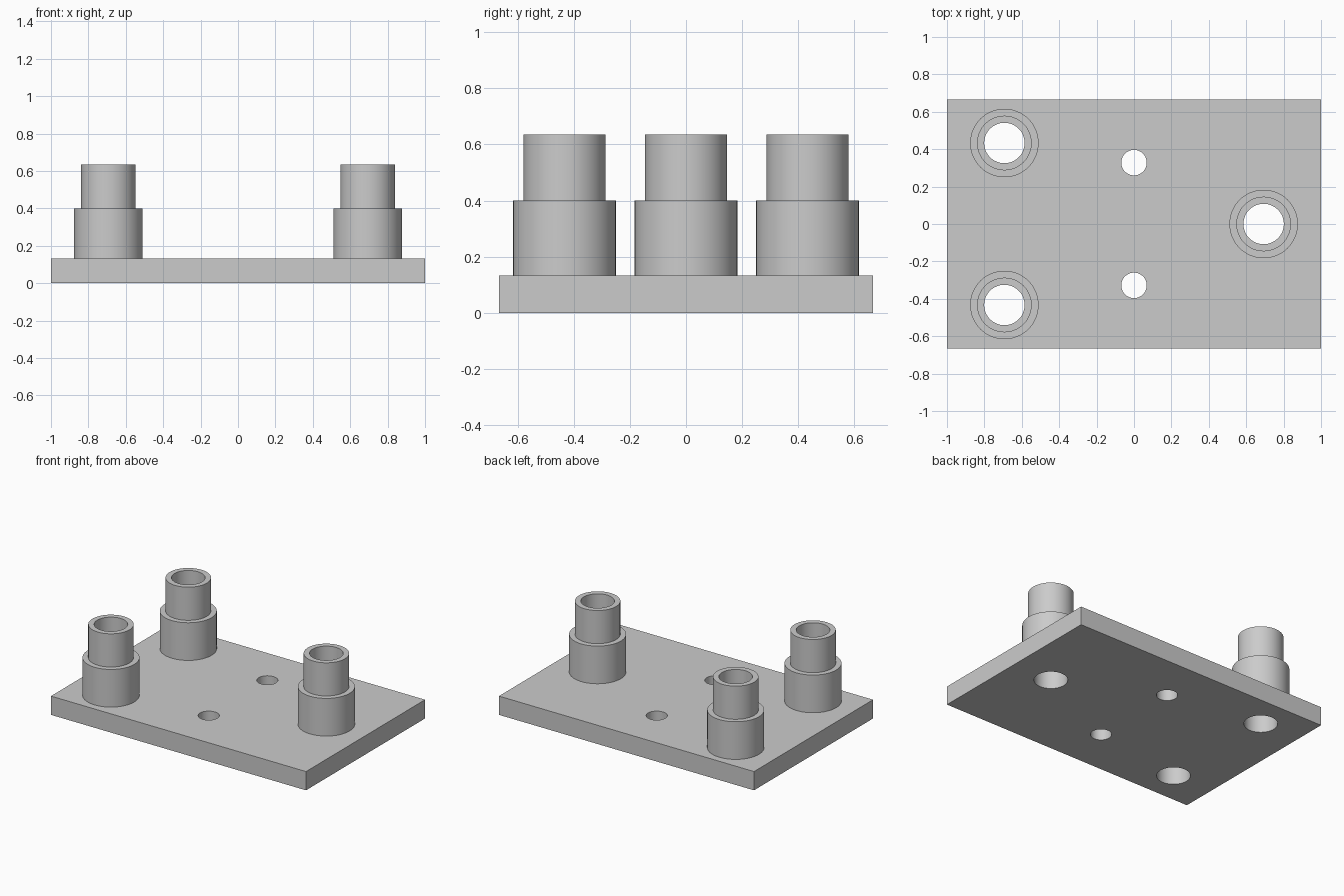
import bpy
import bmesh
import math
from mathutils import Matrix

cube = bpy.data.objects.get("Cube")
if cube:
    bpy.data.objects.remove(cube, do_unlink=True)

SEGMENTS = 64
PLATE_TOP = 0.133
BORE = 0.108
POSTS = {"post_back_right": (-0.693, 0.433),
         "post_front_right": (-0.693, -0.433),
         "post_left": (0.693, 0)}
SCREW_HOLES = [(0, 0.328), (0, -0.328)]
SCREW_RADIUS = 0.068

grey = bpy.data.materials.new("plain grey")
grey.use_nodes = True
colour = (0.6, 0.6, 0.6, 1)
grey.diffuse_color = colour
grey.node_tree.nodes["Principled BSDF"].inputs["Base Color"].default_value = colour


def make_object(name, bm, location=(0, 0, 0)):
    mesh = bpy.data.meshes.new(name)
    bm.to_mesh(mesh)
    bm.free()
    mesh.materials.append(grey)
    obj = bpy.data.objects.new(name, mesh)
    obj.location = location
    bpy.context.collection.objects.link(obj)
    return obj


def shade(obj):
    bpy.ops.object.select_all(action="DESELECT")
    obj.select_set(True)
    bpy.context.view_layer.objects.active = obj
    bpy.ops.object.shade_smooth_by_angle(angle=math.radians(30))


# Base plate
bm = bmesh.new()
bmesh.ops.create_cube(bm, size=1)
bmesh.ops.scale(bm, vec=(2, 1.333, PLATE_TOP), verts=bm.verts)
bmesh.ops.translate(bm, vec=(0, 0, PLATE_TOP / 2), verts=bm.verts)
plate = make_object("base_plate", bm)

# Through holes for the post bores and the screws
bm = bmesh.new()
holes = [(p, BORE) for p in POSTS.values()] + [(p, SCREW_RADIUS) for p in SCREW_HOLES]
for (x, y), radius in holes:
    bmesh.ops.create_cone(bm, cap_ends=True, segments=SEGMENTS, radius1=radius,
                          radius2=radius, depth=1, matrix=Matrix.Translation((x, y, 0)))
cutter = make_object("hole_cutter", bm)
cutter.hide_render = True
cut = plate.modifiers.new("holes", "BOOLEAN")
cut.operation = "DIFFERENCE"
cut.solver = "EXACT"
cut.object = cutter
bpy.context.view_layer.objects.active = plate
bpy.ops.object.modifier_apply(modifier=cut.name)
bpy.data.objects.remove(cutter, do_unlink=True)
shade(plate)

# Stepped hollow posts, turned from one profile of (radius, height)
PROFILE = [(0.183, PLATE_TOP), (0.183, 0.4), (0.146, 0.4),
           (0.146, 0.635), (BORE, 0.635), (BORE, PLATE_TOP)]
for name, (x, y) in POSTS.items():
    bm = bmesh.new()
    verts = [bm.verts.new((r, 0, z)) for r, z in PROFILE]
    edges = [bm.edges.new(pair) for pair in zip(verts, verts[1:])]
    bmesh.ops.spin(bm, geom=verts + edges, cent=(0, 0, 0), axis=(0, 0, 1),
                   angle=math.tau, steps=SEGMENTS, use_duplicate=False)
    bmesh.ops.remove_doubles(bm, verts=bm.verts, dist=0.0005)
    bmesh.ops.recalc_face_normals(bm, faces=bm.faces)
    # Turn the shell outward if its outer wall faces the axis
    outer = max(bm.faces, key=lambda f: f.calc_center_median().xy.length)
    if outer.normal.xy.dot(outer.calc_center_median().xy) < 0:
        bmesh.ops.reverse_faces(bm, faces=bm.faces)
    shade(make_object(name, bm, (x, y, 0)))
